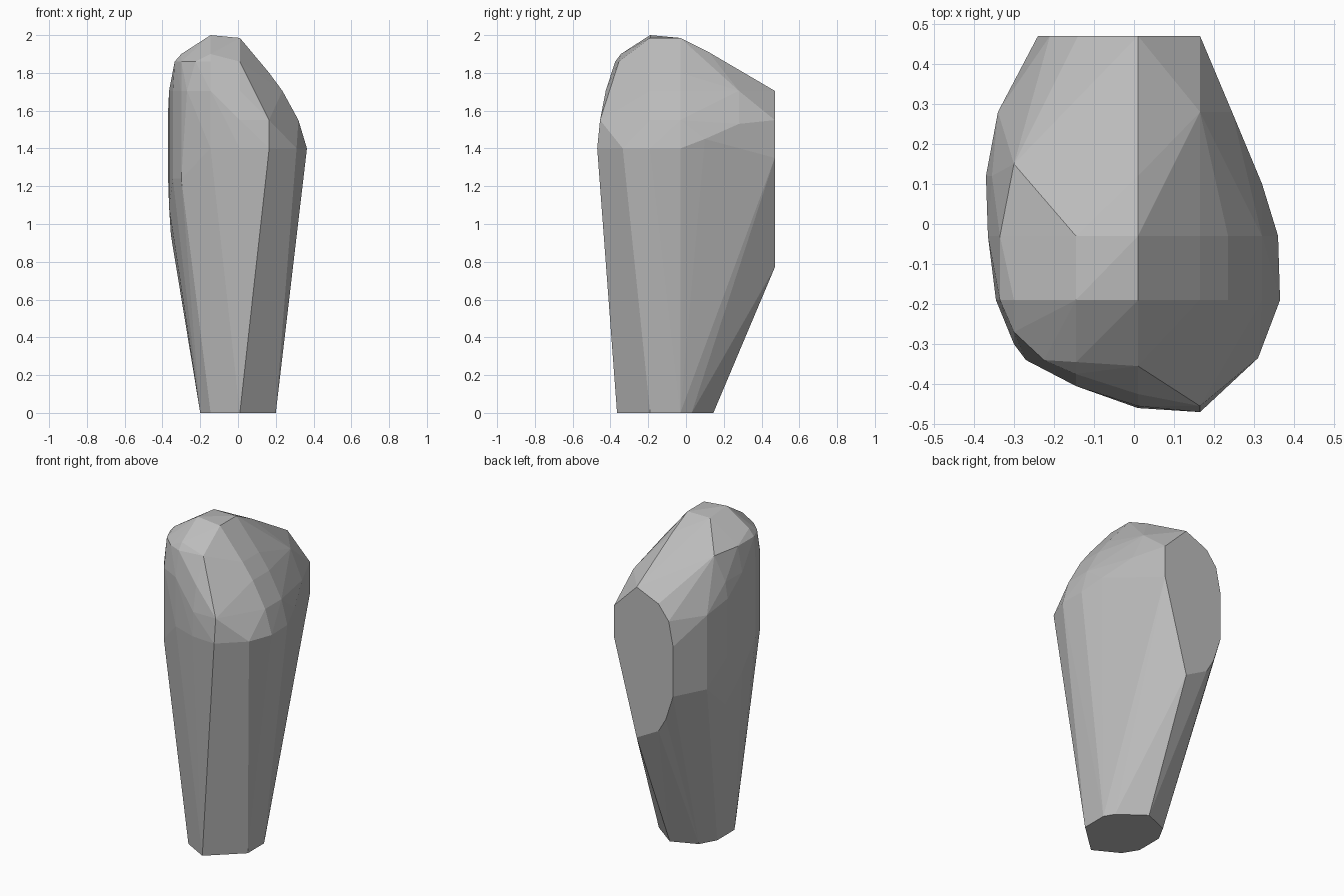
import bpy, bmesh, math

if "Cube" in bpy.data.objects:
    bpy.data.objects.remove(bpy.data.objects["Cube"])

# Flat foot outline at z = 0
foot = [(.01, -.365), (.2, -.19), (.2, -.03), (.165, .03), (.01, .145),
        (-.145, .08), (-.2, -.02), (-.2, -.19), (-.145, -.28)]

# Flat oval end at the back: (x, z)
BACK_Y = .47
back_face = [(.01, 1.705), (.165, 1.55), (.165, 1.35), (.01, .77), (-.14, .85),
             (-.19, .935), (-.24, 1.09), (-.24, 1.4), (-.21, 1.55), (-.14, 1.64)]

# Widest line around the front and right: (x, y) at z = 1.4
shoulder = [(-.145, -.405), (.01, -.46), (.165, -.47), (.31, -.335),
            (.365, -.19), (.36, -.03)]

# Upright edges on the left flank: (x, y, low z, high z)
left_flank = [(-.3, -.3, 1.24, 1.705), (-.345, -.19, 1.24, 1.705),
              (-.365, -.03, 1.09, 1.705), (-.37, .12, 1.24, 1.6),
              (-.355, .12, .94, 1.7), (-.34, .28, 1.09, 1.55)]

# Rounded dome, as points grouped by height
dome = {
    1.45: [(.32, .1)],
    1.53: [(.245, .28)],
    1.55: [(.01, -.455), (.165, -.455), (.32, -.19), (.32, -.03)],
    1.705: [(-.27, -.34), (-.145, -.405), (.01, -.425), (.235, -.19), (.235, -.03),
            (.2, .12), (.165, .28)],
    1.80: [(.165, -.19), (.165, -.03)],
    1.86: [(-.335, -.19), (-.335, -.03), (-.3, .15), (-.3, -.27), (-.225, -.34),
           (-.145, -.375), (.01, -.355)],
    1.90: [(-.3, -.19), (-.145, -.345)],
    1.91: [(.01, .12)],
    1.985: [(.01, -.19), (.01, -.03), (-.145, -.03)],
    2.0: [(-.145, -.19)],
}

points = [(x, y, 0) for x, y in foot]
points += [(x, BACK_Y, z) for x, z in back_face]
points += [(x, y, 1.4) for x, y in shoulder]
points += [(x, y, z) for x, y, low, high in left_flank for z in (low, high)]
points += [(x, y, z) for z, ring in dome.items() for x, y in ring]

# Wrap one convex skin around all outlines
bm = bmesh.new()
for p in points:
    bm.verts.new(p)
hull = bmesh.ops.convex_hull(bm, input=bm.verts[:])
loose = {v for v in hull["geom_interior"] + hull["geom_unused"]
         if isinstance(v, bmesh.types.BMVert) and not v.link_faces}
bmesh.ops.delete(bm, geom=list(loose), context='VERTS')
bmesh.ops.dissolve_limit(bm, angle_limit=math.radians(.5),
                         verts=bm.verts[:], edges=bm.edges[:])
bmesh.ops.recalc_face_normals(bm, faces=bm.faces[:])

mesh = bpy.data.meshes.new("faceted_body")
bm.to_mesh(mesh)
bm.free()

# One plain grey for the whole body
grey = bpy.data.materials.new("plain_grey")
grey.diffuse_color = (.5, .5, .5, 1)
grey.use_nodes = True
grey.node_tree.nodes["Principled BSDF"].inputs["Base Color"].default_value = grey.diffuse_color
mesh.materials.append(grey)
body = bpy.data.objects.new("faceted_body", mesh)
bpy.context.collection.objects.link(body)
